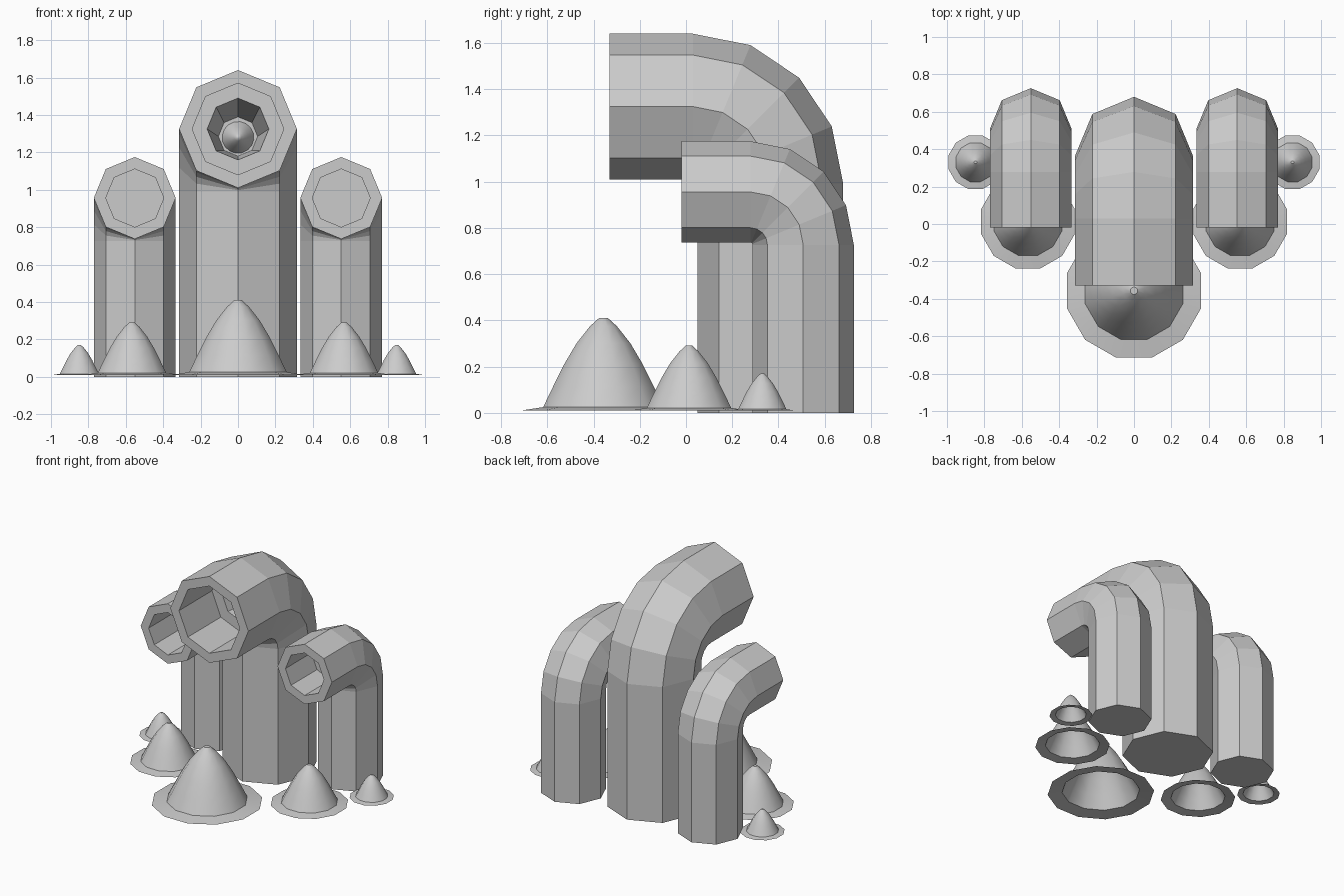
import bpy, bmesh, math
from mathutils import Vector

if "Cube" in bpy.data.objects:
    bpy.data.objects.remove(bpy.data.objects["Cube"])


def make_mesh(name, rings, cap_start, cap_end):
    """Skin a list of equal-length point rings into one mesh object."""
    bm = bmesh.new()
    loops = [[bm.verts.new(p) for p in ring] for ring in rings]
    n = len(loops[0])
    for a, b in zip(loops, loops[1:]):
        for i in range(n):
            j = (i + 1) % n
            bm.faces.new((a[i], a[j], b[j], b[i]))
    if cap_start:
        bm.faces.new(loops[0][::-1])
    if cap_end:
        bm.faces.new(loops[-1])
    bmesh.ops.recalc_face_normals(bm, faces=bm.faces)
    me = bpy.data.meshes.new(name)
    bm.to_mesh(me)
    bm.free()
    ob = bpy.data.objects.new(name, me)
    bpy.context.collection.objects.link(ob)
    return ob


def ring(center, normal, r, sides=8):
    c, u, n = Vector(center), Vector((1, 0, 0)), Vector(normal)
    return [c + r * (math.cos(t) * u + math.sin(t) * n)
            for t in (2 * math.pi * i / sides for i in range(sides))]


def pipe(name, x, r, bend_y, bend_z, bend_r, mouth_y, inside):
    """Octagonal pipe: upright, quarter bend in four steps, hollow mouth."""
    rings = [ring((x, bend_y + bend_r, 0), (0, 1, 0), r)]
    for i in range(5):
        a = math.radians(22.5 * i)
        n = Vector((0, math.cos(a), math.sin(a)))
        rings.append(ring(Vector((x, bend_y, bend_z)) + bend_r * n, n, r))
    z = bend_z + bend_r
    rings.append(ring((x, mouth_y, z), (0, 0, 1), r))
    for y, ri, dz in inside:
        rings.append(ring((x, y, z + dz), (0, 0, 1), ri))
    return make_mesh(name, rings, True, True)


# mound profile (radius, height): flat skirt, bulging cone, small blunt tip
PROFILE = [(.27, .025), (.225, .115), (.175, .212), (.12, .302),
           (.06, .375), (.02, .41)]
SKIRT = [(.37, .01)]


def mound(name, loc, s, profile, sides=12, turn=15):
    rings = []
    for r, z in profile:
        rings.append([(s * r * math.cos(t), s * r * math.sin(t), s * z)
                      for t in (math.radians(turn) + 2 * math.pi * i / sides
                                for i in range(sides))])
    ob = make_mesh(name, rings, False, True)
    ob.location = loc
    # open shell: make sure faces point outwards
    if ob.data.polygons[0].normal.z < 0:
        ob.data.flip_normals()
    bpy.ops.object.select_all(action='DESELECT')
    bpy.context.view_layer.objects.active = ob
    ob.select_set(True)
    bpy.ops.object.shade_smooth_by_angle(angle=math.radians(42))
    return ob


# central pipe with stepped, narrowing throat
pipe("centre_pipe", 0, .315, .03, .99, .335, -.33,
     [(-.33, .245, 0), (.05, .245, 0), (.05, .165, 0), (.35, .105, -.04)])

# nozzle cone deep in the central throat
nozzle = mound("throat_cone", (0, .35, 1.28), .315, PROFILE, 16)
nozzle.rotation_euler.x = math.pi / 2

# front mound
mound("front_mound", (0, -.357, 0), 1, SKIRT + PROFILE)

# side pipes and mounds, both sides
for s, side in ((-1, "left"), (1, "right")):
    pipe(side + "_pipe", s * .552, .219, .278, .727, .229, -.02,
         [(-.02, .155, 0), (.278, .155, 0)])
    mound(side + "_mound", (s * .567, .013, .004), .7, SKIRT + PROFILE)
    mound(side + "_small_mound", (s * .848, .33, .006), .4, SKIRT + PROFILE)
